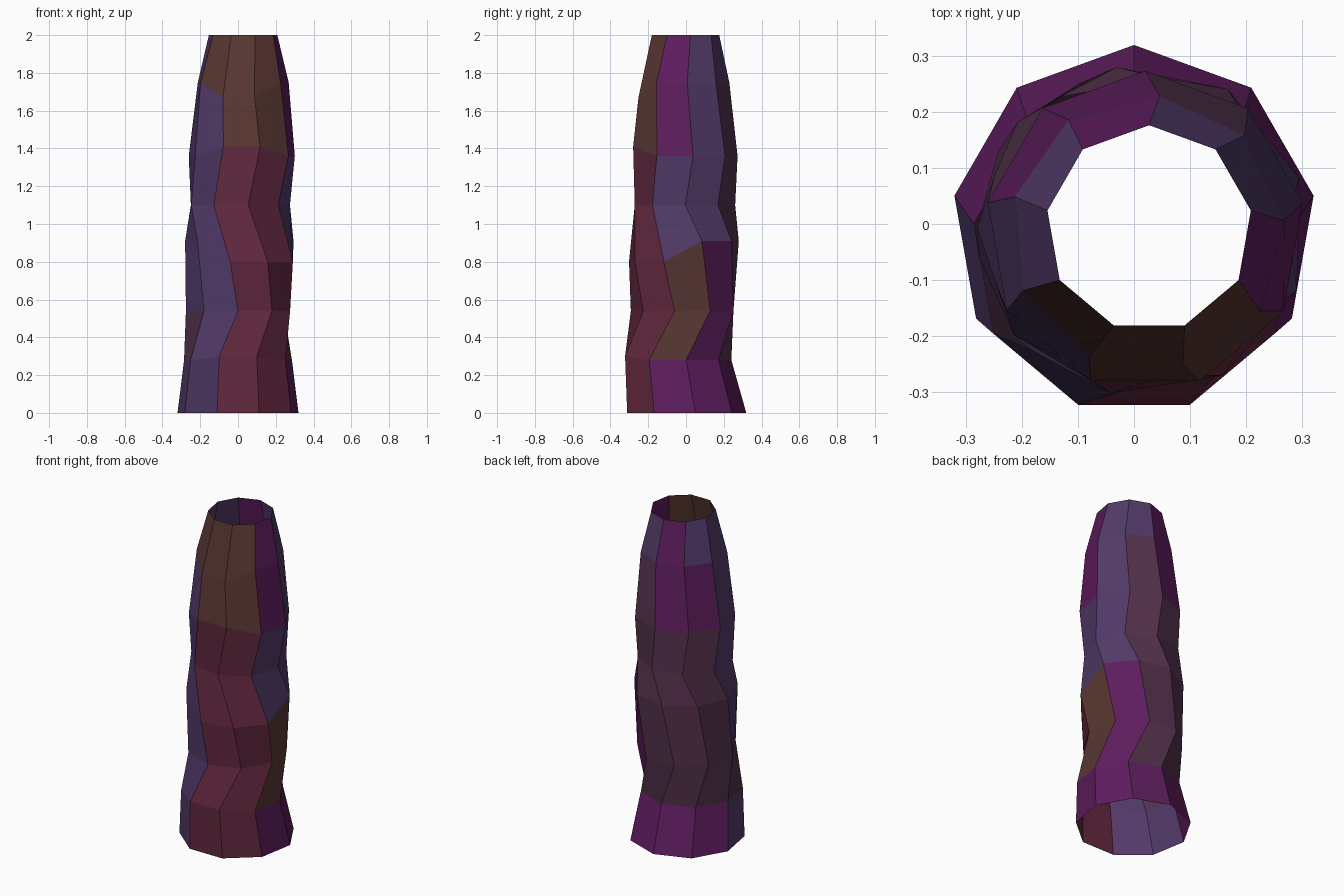
import bpy, bmesh
from math import radians, cos, sin

if "Cube" in bpy.data.objects:
    bpy.data.objects.remove(bpy.data.objects["Cube"])

SIDES = 9
# Rings: centre x, centre y, radius, twist in degrees, height, height of front corners
rings = [
    (0.000, -0.006, 0.325, 0, 0.00, 0.00),
    (0.000, -0.050, 0.290, 0, 0.28, 0.30),
    (0.000, -0.012, 0.280, 20, 0.54, 0.54),
    (0.015, -0.012, 0.295, 9, 0.91, 0.80),
    (0.005, -0.006, 0.270, -9.5, 1.10, 1.10),
    (0.020, -0.012, 0.285, 0, 1.36, 1.41),
    (0.024, -0.015, 0.245, -5, 1.75, 1.67),
    (0.027, -0.008, 0.184, 0, 2.00, 2.00),
]

# Colour patches, one letter per face, going round from the back
patches = ["MMIIRRMMM", "PPPIRRBMP", "PPIIRRBMP", "PPIIRRIIP",
           "PPIIRRIIP", "MMIIBBMIP", "MIIBBBMII"]
colours = {
    "R": ("maroon", (0.130, 0.022, 0.052, 1)),
    "B": ("brown", (0.100, 0.038, 0.032, 1)),
    "I": ("indigo", (0.085, 0.043, 0.140, 1)),
    "M": ("magenta", (0.110, 0.012, 0.110, 1)),
    "P": ("plum", (0.090, 0.033, 0.073, 1)),
}

mesh = bpy.data.meshes.new("twisted_trunk")
slots = {}
for key, (name, rgba) in colours.items():
    mat = bpy.data.materials.new(name)
    mat.diffuse_color = rgba
    mat.use_nodes = True
    mat.node_tree.nodes["Principled BSDF"].inputs["Base Color"].default_value = mat.diffuse_color
    slots[key] = len(mesh.materials)
    mesh.materials.append(mat)

# Open nine-sided trunk, lofted through the rings
bm = bmesh.new()
loops = []
for n, (cx, cy, r, twist, z, z_front) in enumerate(rings):
    front = (4, 5, 6) if n == 3 else (4, 5)
    loop = []
    for i in range(SIDES):
        a = radians(90 + 40 * i + twist)
        h = z_front if i in front else z
        loop.append(bm.verts.new((cx + r * cos(a), cy + r * sin(a), h)))
    loops.append(loop)

for low, high, row in zip(loops, loops[1:], patches):
    for i in range(SIDES):
        j = (i + 1) % SIDES
        face = bm.faces.new((low[i], low[j], high[j], high[i]))
        face.material_index = slots[row[i]]
        face.smooth = False

bm.to_mesh(mesh)
bm.free()
trunk = bpy.data.objects.new("twisted_trunk", mesh)
bpy.context.collection.objects.link(trunk)
